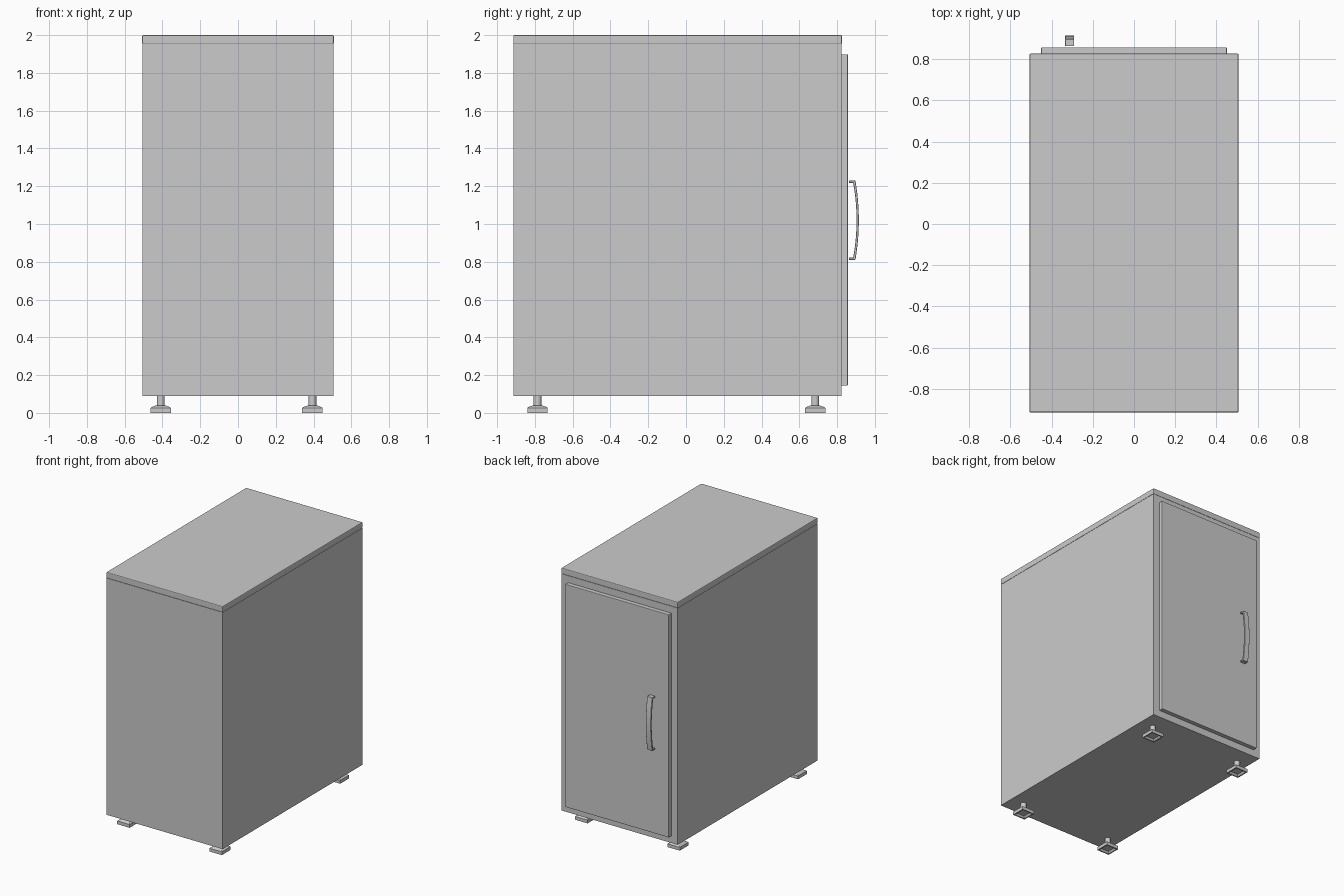
import bpy, bmesh, math

if "Cube" in bpy.data.objects:
    bpy.data.objects.remove(bpy.data.objects["Cube"])


def finish(name, bm, bevel=0.0, segments=2):
    bmesh.ops.recalc_face_normals(bm, faces=bm.faces)
    mesh = bpy.data.meshes.new(name)
    bm.to_mesh(mesh)
    bm.free()
    ob = bpy.data.objects.new(name, mesh)
    bpy.context.collection.objects.link(ob)
    if bevel:
        mod = ob.modifiers.new("edge_rounding", 'BEVEL')
        mod.width, mod.segments = bevel, segments
    return ob


def smooth(ob, degrees=35):
    bpy.ops.object.select_all(action='DESELECT')
    ob.select_set(True)
    bpy.context.view_layer.objects.active = ob
    bpy.ops.object.shade_smooth_by_angle(angle=math.radians(degrees))


def box(name, x, y, z, bevel=0.0):
    bm = bmesh.new()
    bmesh.ops.create_cube(bm, size=1)
    for v in bm.verts:
        v.co = [lo + (hi - lo) * (c + 0.5) for c, (lo, hi) in zip(v.co, (x, y, z))]
    return finish(name, bm, bevel)


def loft(bm, rings):
    # Join rings of equal length and cap both ends
    loops = [[bm.verts.new(p) for p in ring] for ring in rings]
    n = len(loops[0])
    for a, b in zip(loops, loops[1:]):
        for i in range(n):
            bm.faces.new((a[i], a[(i + 1) % n], b[(i + 1) % n], b[i]))
    bm.faces.new(loops[0])
    bm.faces.new(loops[-1])


def ring(cx, cy, r, z, n):
    # r is the half width for squares, the radius for circles
    k = r * math.sqrt(2) if n == 4 else r
    return [(cx + k * math.cos(math.tau * (i + 0.5) / n),
             cy + k * math.sin(math.tau * (i + 0.5) / n), z) for i in range(n)]


# Carcass, worktop and door
box("cabinet_body", (-0.505, 0.505), (-0.912, 0.824), (0.09, 1.952))
box("worktop", (-0.507, 0.507), (-0.914, 0.826), (1.952, 2.0), 0.006)
box("door", (-0.45, 0.45), (0.82, 0.857), (0.145, 1.898), 0.003)

# Bowed handle: profile in y-z, extruded across x
mid_z, half, thick, steps = 1.02, 0.21, 0.012, 12
outer, inner = [], []
for i in range(steps + 1):
    t = -1 + 2 * i / steps
    y = 0.897 + 0.018 * (1 - t * t)
    outer.append((y, mid_z + half * t))
    inner.append((y - thick, mid_z + (half - thick) * t))
profile = ([(0.862, mid_z - half)] + outer + [(0.862, mid_z + half),
           (0.862, mid_z + half - thick)] + inner[::-1] + [(0.862, mid_z - half + thick)])
bm = bmesh.new()
loft(bm, [[(x, y, z) for y, z in profile] for x in (-0.335, -0.29)])
smooth(finish("door_handle", bm, 0.002, 1))

# Adjustable feet: hollow square pad with a tapered top and a round stem
for side, x in (("left", -0.409), ("right", 0.394)):
    for end, y in (("front", -0.786), ("back", 0.684)):
        bm = bmesh.new()
        loft(bm, [ring(x, y, r, z, 4) for r, z in
                  ((0.035, 0.014), (0.045, 0.0), (0.054, 0.0),
                   (0.054, 0.026), (0.048, 0.031), (0.026, 0.039))])
        loft(bm, [ring(x, y, 0.021, z, 20) for z in (0.036, 0.092)])
        smooth(finish(f"{end}_{side}_foot", bm), 25)
